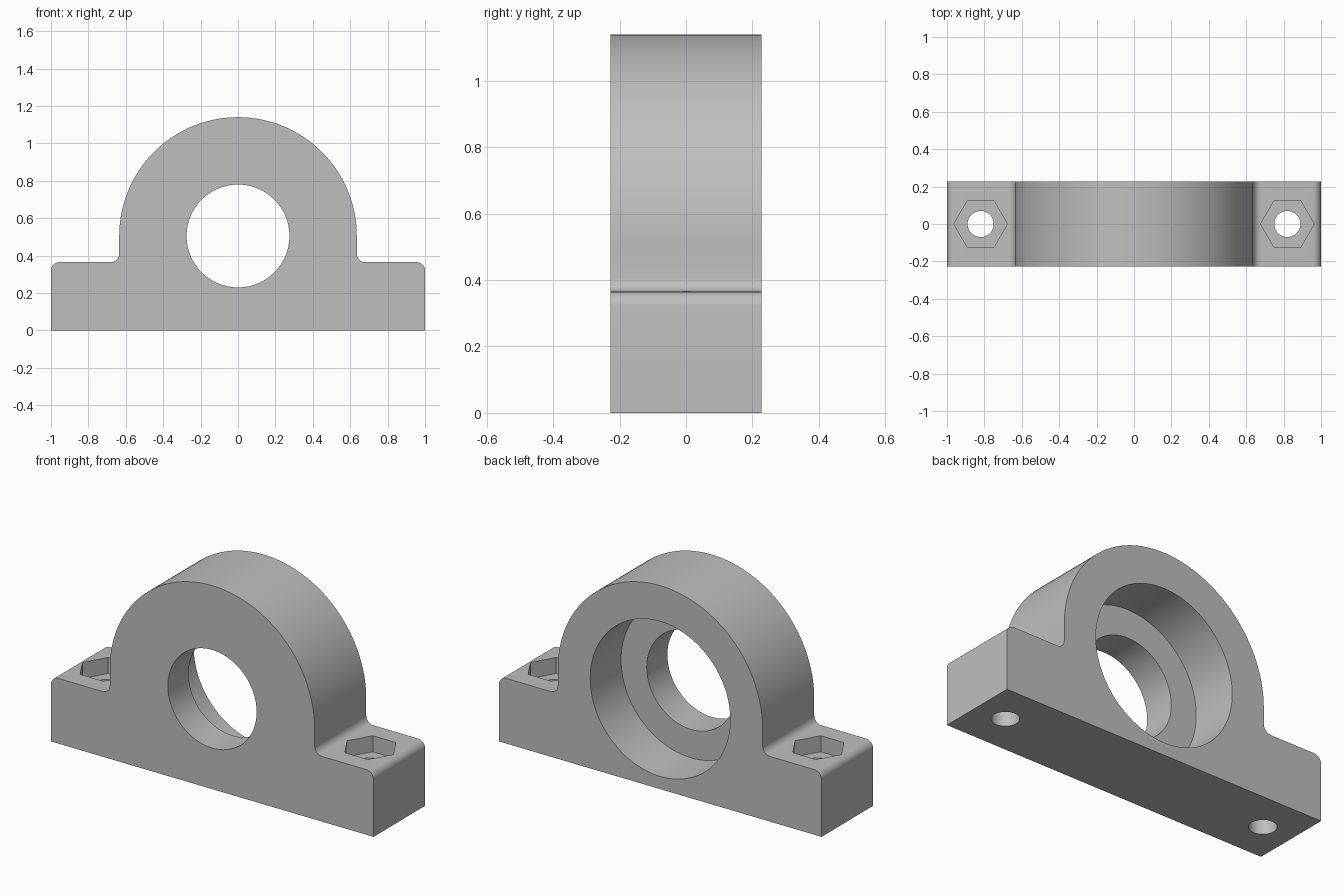
import bpy, bmesh
from math import sin, cos, pi, radians
from mathutils import Matrix, Vector

cube = bpy.data.objects.get("Cube")
if cube:
    bpy.data.objects.remove(cube, do_unlink=True)

HALF_DEPTH = 0.228
BASE_TOP = 0.365
FILLET = 0.045
ARCH_R = 0.635
BORE_Z = 0.505
BOLT_X = 0.82

grey = bpy.data.materials.new("satin grey")
grey.use_nodes = True
colour = (0.52, 0.52, 0.52, 1)
grey.diffuse_color = colour
grey.node_tree.nodes["Principled BSDF"].inputs["Base Color"].default_value = colour


def arc(cx, cz, r, start, end, steps):
    """Points along an arc in the x-z plane, angles in degrees."""
    angles = [radians(start + (end - start) * i / steps) for i in range(steps + 1)]
    return [(cx + r * cos(a), cz + r * sin(a)) for a in angles]


def add_object(name, bm):
    bmesh.ops.recalc_face_normals(bm, faces=bm.faces)
    mesh = bpy.data.meshes.new(name)
    bm.to_mesh(mesh)
    bm.free()
    mesh.materials.append(grey)
    obj = bpy.data.objects.new(name, mesh)
    bpy.context.collection.objects.link(obj)
    return obj


def cutter(name, radius, sides, axis, start, end, x=0, z=0):
    """Prism running from start to end along the y or z axis."""
    bm = bmesh.new()
    mid = (start + end) / 2
    if axis == "Y":
        matrix = Matrix.Translation((x, mid, z)) @ Matrix.Rotation(pi / 2, 4, "X")
    else:
        matrix = Matrix.Translation((x, 0, mid))
        if sides == 6:
            # corners of the pocket point along x
            matrix = matrix @ Matrix.Rotation(pi / 2, 4, "Z")
    bmesh.ops.create_cone(bm, cap_ends=True, segments=sides, radius1=radius,
                          radius2=radius, depth=end - start, matrix=matrix)
    obj = add_object(name, bm)
    obj.hide_render = True
    return obj


# Housing outline: right half from the base up, then mirrored
right = [(1, 0)]
right += arc(1 - FILLET, BASE_TOP - FILLET, FILLET, 0, 90, 8)
right += arc(ARCH_R + FILLET, BASE_TOP + FILLET, FILLET, 270, 180, 8)
right += arc(0, BORE_Z, ARCH_R, 0, 90, 40)
outline = right + [(-x, z) for x, z in reversed(right[:-1])]

bm = bmesh.new()
face = bm.faces.new([bm.verts.new((x, -HALF_DEPTH, z)) for x, z in outline])
out = bmesh.ops.extrude_face_region(bm, geom=[face])
bmesh.ops.translate(bm, vec=Vector((0, 2 * HALF_DEPTH, 0)),
                    verts=[v for v in out["geom"] if isinstance(v, bmesh.types.BMVert)])
housing = add_object("bearing_housing", bm)

# Shaft bore, bearing seat open at the back, bolt holes and nut pockets
cutters = [
    cutter("shaft_bore_cutter", 0.275, 96, "Y", -0.4, 0.4, z=BORE_Z),
    cutter("bearing_seat_cutter", 0.434, 128, "Y", -0.045, 0.4, z=BORE_Z),
]
for side, sx in (("left", 1), ("right", -1)):
    cutters.append(cutter(side + "_bolt_hole_cutter", 0.07, 48, "Z", -0.2, 0.6, x=sx * BOLT_X))
    cutters.append(cutter(side + "_nut_pocket_cutter", 0.143, 6, "Z",
                          BASE_TOP - 0.09, 0.6, x=sx * BOLT_X))

bpy.ops.object.select_all(action="DESELECT")
housing.select_set(True)
bpy.context.view_layer.objects.active = housing
for tool in cutters:
    cut = housing.modifiers.new(tool.name, "BOOLEAN")
    cut.operation = "DIFFERENCE"
    cut.solver = "EXACT"
    cut.object = tool
    bpy.ops.object.modifier_apply(modifier=cut.name)
    bpy.data.objects.remove(tool, do_unlink=True)

bpy.ops.object.shade_smooth_by_angle(angle=radians(30))
